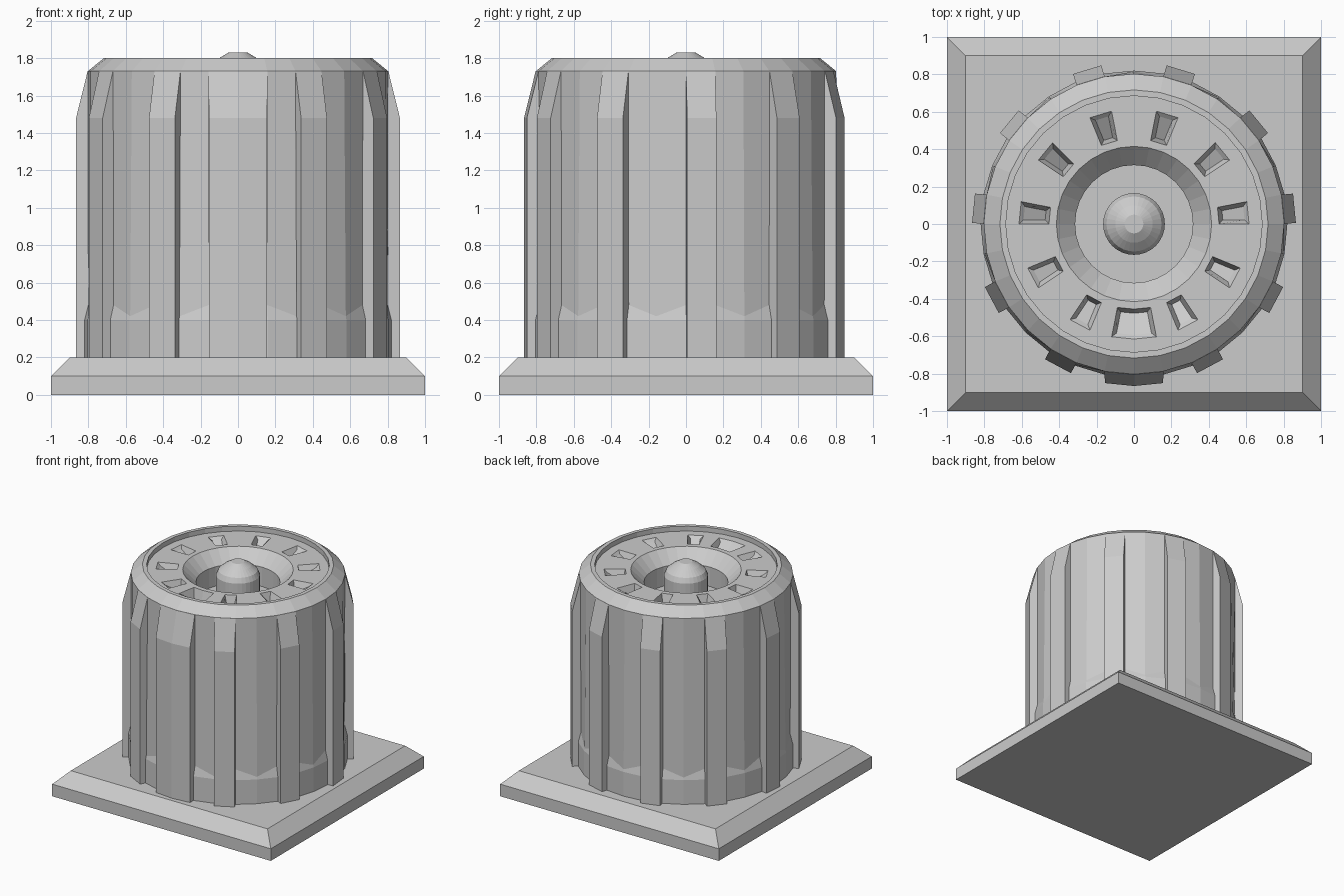
import bpy, bmesh, math

if "Cube" in bpy.data.objects:
    bpy.data.objects.remove(bpy.data.objects["Cube"])

N = 32                                   # sides of the round body
RIBS = list(range(2, 30, 3))             # segments carrying a narrow rib and a slot
MIDS = {4, 7, 10, 13, 16, 19, 22, 25, 28, 2, 30}   # columns in the recess middles


def ang(k):
    return math.radians(-90 + k * 360 / N)


def polar(r, k, z):
    return (r * math.cos(ang(k)), r * math.sin(ang(k)), z)


def finish(name, bm):
    bmesh.ops.recalc_face_normals(bm, faces=bm.faces)
    me = bpy.data.meshes.new(name)
    bm.to_mesh(me)
    bm.free()
    ob = bpy.data.objects.new(name, me)
    bpy.context.collection.objects.link(ob)
    return ob


def lathe(bm, profile):
    """Profile runs from outside to centre; an entry may be a function of the column."""
    rings = []
    for p in profile:
        ring = []
        for k in range(N):
            r, z = p(k) if callable(p) else p
            ring.append(bm.verts.new(polar(r, k, z)))
        rings.append(ring)
    grid = []
    for a, b in zip(rings, rings[1:]):
        grid.append([bm.faces.new((a[k], a[(k + 1) % N], b[(k + 1) % N], b[k]))
                     for k in range(N)])
    bm.faces.new(rings[-1])
    return grid


# square base plate with chamfered top
bm = bmesh.new()
loops = [[bm.verts.new((sx * h, sy * h, z)) for sx, sy in ((-1, -1), (1, -1), (1, 1), (-1, 1))]
         for h, z in ((1, 0), (1, 0.1), (0.9, 0.2))]
for a, b in zip(loops, loops[1:]):
    for i in range(4):
        bm.faces.new((a[i], a[(i + 1) % 4], b[(i + 1) % 4], b[i]))
bm.faces.new(loops[0][::-1])
bm.faces.new(loops[-1])
finish("base_plate", bm)

# round body: skirt, recessed wall, bevelled rim, disc, funnel and well
bm = bmesh.new()
grid = lathe(bm, [
    (0.82, 0.2), (0.82, 0.4),
    lambda k: (0.815, 0.42) if k in MIDS else (0.80, 0.48),
    lambda k: (0.803, 1.73),
    (0.717, 1.80), (0.685, 1.80), (0.685, 1.76),
    (0.615, 1.76), (0.455, 1.76), (0.415, 1.76),
    (0.315, 1.66), (0.315, 1.50)])
bm.normal_update()

# sunken slots in the disc, with a floor that ramps down toward the centre
row = grid[7]
slots = [row[k] for k in RIBS] + [row[N - 1], row[0]]
bmesh.ops.inset_region(bm, faces=slots, thickness=0.022, depth=-0.02,
                       use_even_offset=True, use_boundary=True)
for v in {v for f in slots for v in f.verts}:
    if math.hypot(v.co.x, v.co.y) < 0.535:
        v.co.z -= 0.07
finish("body", bm)

# hub with domed top
bm = bmesh.new()
lathe(bm, [(0.165, 1.5), (0.165, 1.72), (0.147, 1.76), (0.1, 1.80), (0.05, 1.83)])
finish("hub", bm)


# ribs pushed straight out from the wall, tapering into the rim at the top
def rib(name, cols):
    mid = ang((cols[0] + cols[-1]) / 2)
    d = 0.066
    bm = bmesh.new()
    strips = []
    for k in cols:
        bx, by, _ = polar(0.80, k, 0)
        ox, oy = bx + d * math.cos(mid), by + d * math.sin(mid)
        ix, iy = bx - 0.03 * math.cos(mid), by - 0.03 * math.sin(mid)
        strips.append([bm.verts.new(c) for c in (
            (ix, iy, 0.2), (ox, oy, 0.2), (ox, oy, 1.48),
            polar(0.804, k, 1.73), (ix, iy, 1.73))])
    for a, b in zip(strips, strips[1:]):
        for i in range(5):
            j = (i + 1) % 5
            bm.faces.new((a[i], b[i], b[j], a[j]))
    bm.faces.new(strips[0])
    bm.faces.new(strips[-1][::-1])
    finish(name, bm)


rib("front_rib", [-1, 0, 1])
for n, k in enumerate(RIBS):
    rib(f"rib_{n + 1}", [k, k + 1])
